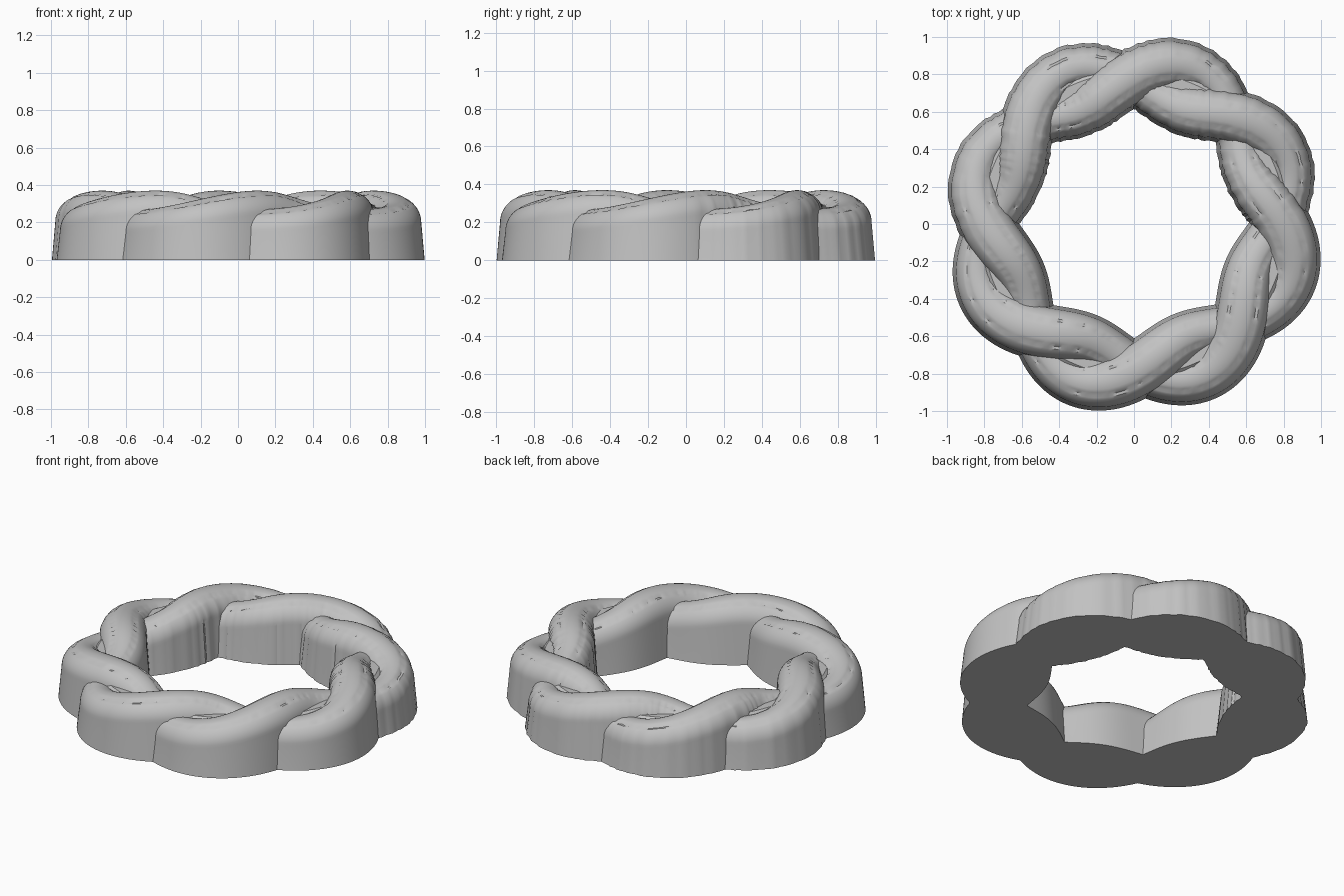
import bpy, bmesh, math, random
from mathutils import Vector

random.seed(4)
if "Cube" in bpy.data.objects:
    bpy.data.objects.remove(bpy.data.objects["Cube"], do_unlink=True)

STEPS = 288                 # rings along each part
MID, SWING = 0.778, 0.111   # ring radius and sideways swing of the twist
BASE, LIFT = 0.195, 0.05    # shoulder height and rise of the twist
HALF, DOME = 0.122, 0.125   # strand half width and dome height
FLARE = 0.018               # how much the walls widen toward the ground
TWISTS = 4
PHASE = math.radians(24.5)
LAG = math.radians(6)       # the crest comes a little after the crossing

grey = bpy.data.materials.new("plain grey")
grey.use_nodes = True
colour = (0.54, 0.54, 0.54, 1)
grey.diffuse_color = colour
grey.node_tree.nodes["Principled BSDF"].inputs["Base Color"].default_value = colour


def path(t, shift):
    """Strand centre line: in and out, over and under."""
    a = TWISTS * (t - PHASE) + shift
    r = MID + SWING * math.cos(a)
    z = BASE + LIFT * math.sin(a - TWISTS * LAG)
    return Vector((r * math.cos(t), r * math.sin(t), z))


def sweep(name, ring_at):
    """Closed loop skinned through the cross-sections from ring_at(t)."""
    bm = bmesh.new()
    rings = [[bm.verts.new(p) for p in ring_at(2 * math.pi * i / STEPS)]
             for i in range(STEPS)]
    n = len(rings[0])
    for i in range(STEPS):
        p, q = rings[i], rings[(i + 1) % STEPS]
        for k in range(n):
            m = (k + 1) % n
            bm.faces.new((p[k], q[k], q[m], p[m]))
    bmesh.ops.recalc_face_normals(bm, faces=bm.faces)
    mesh = bpy.data.meshes.new(name)
    bm.to_mesh(mesh)
    bm.free()
    mesh.materials.append(grey)
    ob = bpy.data.objects.new(name, mesh)
    bpy.context.collection.objects.link(ob)
    return ob


def strand_ring(t, shift):
    """Domed section with flared walls, wider where the strand passes over."""
    c = path(t, shift)
    d = path(t + 0.001, shift) - path(t - 0.001, shift)
    side = Vector((d.y, -d.x, 0)).normalized()
    half = HALF * (1 + 0.1 * math.sin(TWISTS * (t - PHASE) + shift))
    # the back half is roughly chipped, the front half is smooth
    if c.y > 0:
        half -= random.uniform(0, 0.008)
    chip = random.uniform(0.0, 0.012)
    section = [(half + FLARE, 0.0)]
    for k in range(25):
        a = math.pi * k / 24
        drop = chip if k in (8, 16) else 0
        section.append((half * math.cos(a), c.z + (DOME - drop) * math.sin(a)))
    section.append((-half - FLARE, 0.0))
    return [(c.x + side.x * u, c.y + side.y * u, z) for u, z in section]


def core_ring(t):
    """Low rounded filling in the valleys between the strands."""
    section = [(0.07, 0.002), (0.07, 0.25), (0.035, 0.28),
               (-0.035, 0.28), (-0.07, 0.25), (-0.07, 0.002)]
    return [((MID + u) * math.cos(t), (MID + u) * math.sin(t), z)
            for u, z in section]


# two strands half a turn apart, and the filling between them
parts = [sweep("first_strand", lambda t: strand_ring(t, 0)),
         sweep("second_strand", lambda t: strand_ring(t, math.pi)),
         sweep("core_filling", core_ring)]

bpy.ops.object.select_all(action='DESELECT')
for ob in parts:
    ob.select_set(True)
bpy.context.view_layer.objects.active = parts[0]
bpy.ops.object.shade_smooth_by_angle(angle=math.radians(35))
